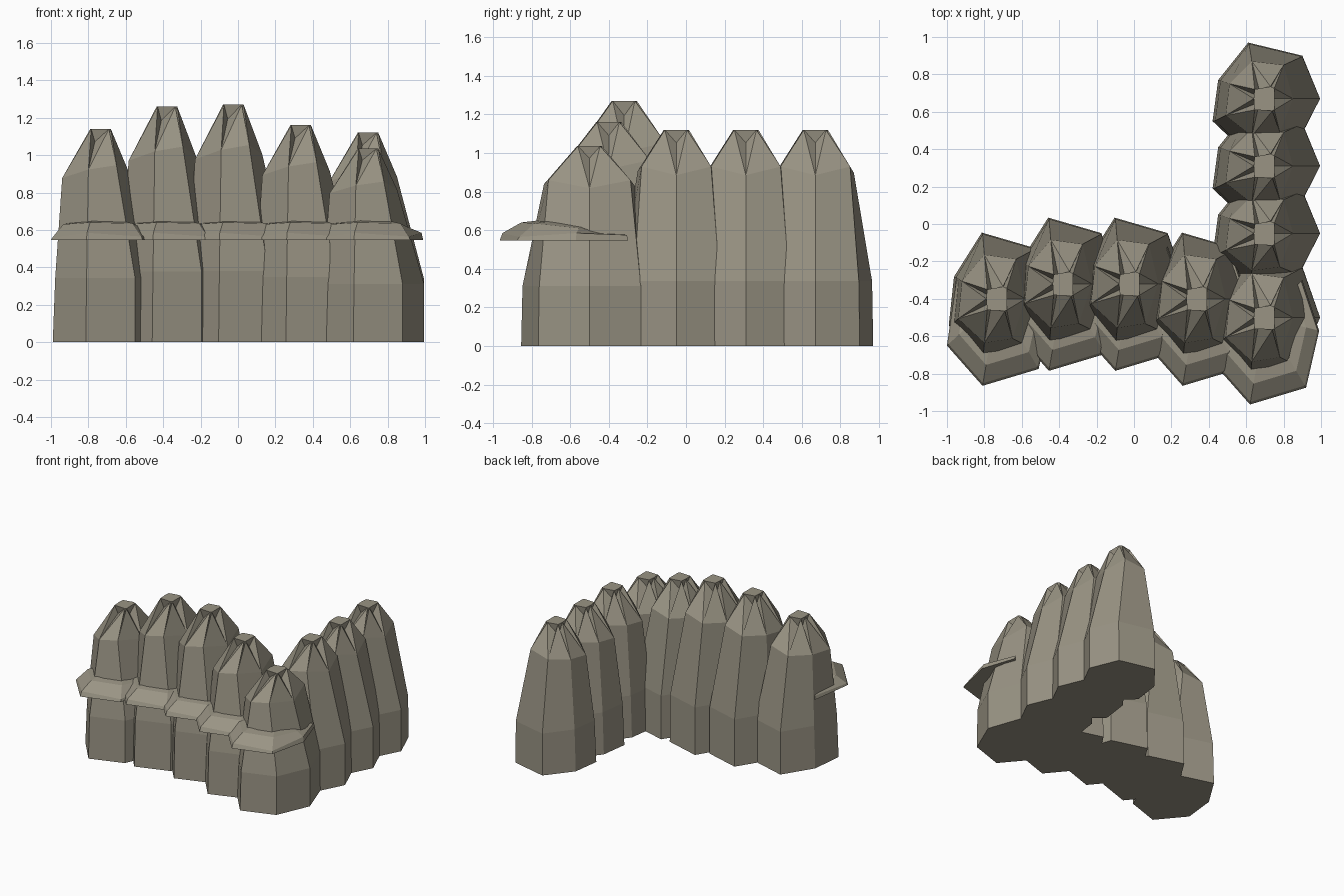
import bpy

if "Cube" in bpy.data.objects:
    bpy.data.objects.remove(bpy.data.objects["Cube"])

# footprint of a stake (around its tip), and its shoulder ring with height fraction
FOOT = [(-.09, -.30), (.18, -.225), (.295, 0), (.20, .23), (-.09, .30), (-.25, .10), (-.28, -.12)]
SHOULDER = [(-.07, -.20, .81), (.08, -.18, .83), (.15, 0, .79), (.10, .18, .83),
            (-.07, .20, .80), (-.19, .08, .79), (-.21, -.09, .77)]
# cap corners sit between the shoulder corners; notches are cut under the cap edges
CAP = [(.04, -.065), (.05, -.06), (.05, .055), (.03, .065), (-.055, .05), (-.06, 0), (-.055, -.06)]
NOTCH = [(-.035, -.045), (.025, -.06), (.04, 0), (.025, .05), (-.03, .045), (-.05, .02), (-.045, -.025)]

# rail: outer edge around a stake (x, y, lip height, top height)
RAIL = [(-.22, .10, .575, .61), (-.27, -.25, .56, .64), (-.08, -.465, .585, .65),
        (.22, -.375, .565, .645), (.29, -.07, .585, .62), (.20, .20, .575, .59)]

wood = bpy.data.materials.new("old_wood")
wood.diffuse_color = (.32, .295, .23, 1)
wood.use_nodes = True
wood.node_tree.nodes["Principled BSDF"].inputs["Base Color"].default_value = wood.diffuse_color


def make(name, verts, faces):
    me = bpy.data.meshes.new(name)
    me.from_pydata(verts, [], faces)
    me.update()
    me.materials.append(wood)
    ob = bpy.data.objects.new(name, me)
    bpy.context.collection.objects.link(ob)


def stake(name, x, y, h, sx, sy):
    n = len(FOOT)
    v = [(x + a * (sx if a < 0 else 1), y + b * sy, 0) for a, b in FOOT]
    v += [(x + a * (sx * .95 if a < 0 else 1), y + b * sy * .98, h * .30) for a, b in FOOT]
    v += [(x + a, y + b * sy, h * c) for a, b, c in SHOULDER]
    v += [(x + a, y + b, h) for a, b in CAP]
    v += [(x + a, y + b, h * .94) for a, b in NOTCH]
    f = [tuple(range(n))[::-1], tuple(range(3 * n, 4 * n))]
    for i in range(n):
        j, p = (i + 1) % n, (i - 1) % n
        for r in range(2):
            f.append((r * n + i, r * n + j, (r + 1) * n + j, (r + 1) * n + i))
        # notched tip
        s, t, c, d, k = 2 * n + i, 2 * n + j, 3 * n + i, 3 * n + p, 4 * n + i
        f += [(s, t, c), (s, c, k), (s, k, d), (k, c, d)]
    make(name, v, f)


def rail(name, x, y):
    v, f = [], []
    for a, b, lip, top in RAIL:
        for s, z in ((.60, .547), (1, .547), (.97, lip), (.76, top - .01), (.58, top)):
            v.append((x + a * s, y + b * s, z))
    m, q = len(RAIL), 5
    for s in range(m - 1):
        for k in range(q):
            l = (k + 1) % q
            f.append((s * q + k, (s + 1) * q + k, (s + 1) * q + l, s * q + l))
    f += [tuple(range(q)), tuple(q * (m - 1) + k for k in reversed(range(q)))]
    make(name, v, f)


# front wall with rails
FRONT = [(-.73, -.40, 1.14), (-.375, -.32, 1.26), (-.02, -.32, 1.27), (.34, -.40, 1.16), (.70, -.50, 1.035)]
for i, (x, y, h) in enumerate(FRONT):
    stake(f"front_stake_{i + 1}", x, y, h, .93, 1.18)
    rail(f"front_rail_{i + 1}", x, y)

# side wall
for i in range(3):
    stake(f"side_stake_{i + 1}", .70, -.05 + .36 * i, 1.12, 1, 1)
